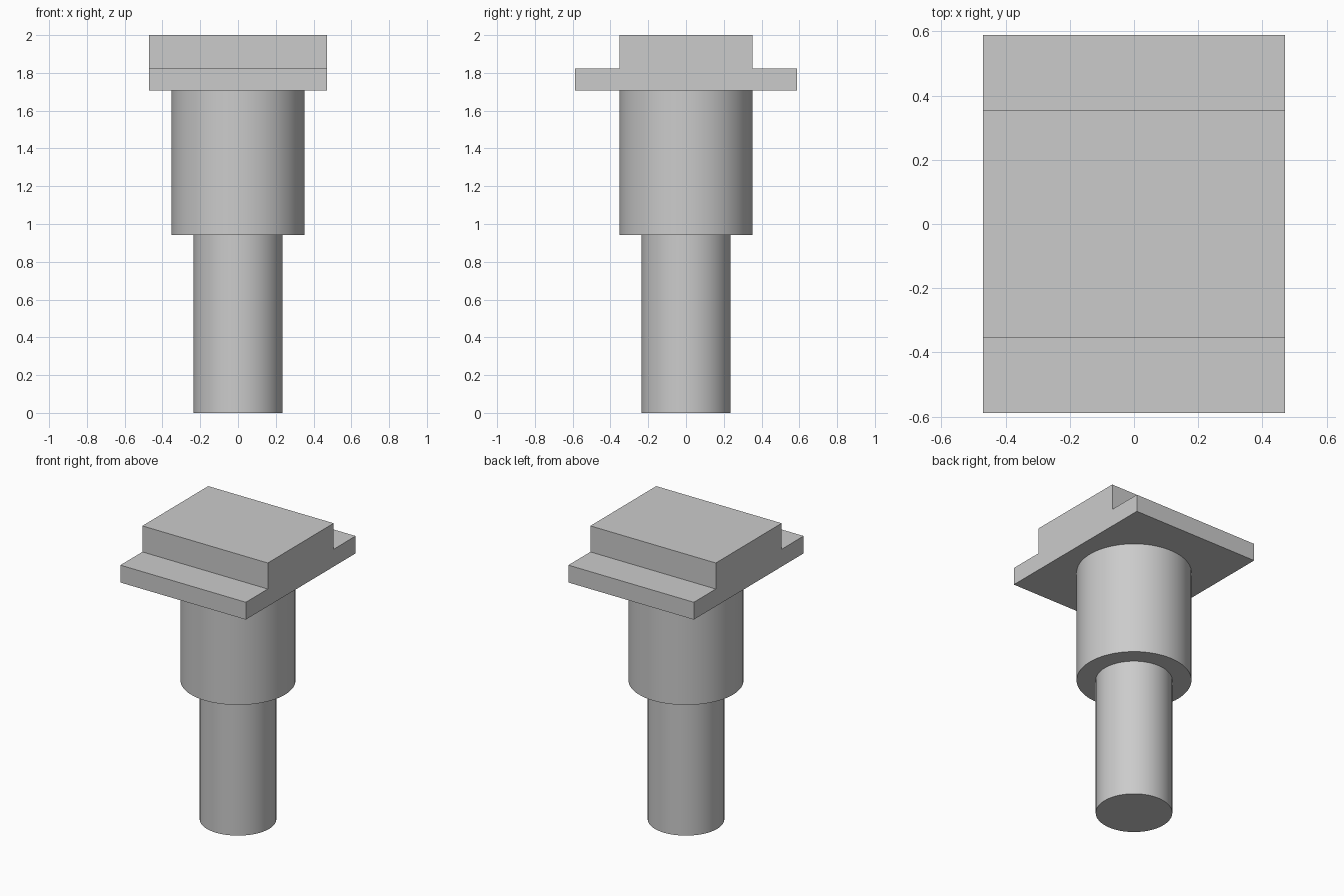
import bpy
import bmesh
import math

cube = bpy.data.objects.get("Cube")
if cube:
    bpy.data.objects.remove(cube, do_unlink=True)

U = 2 / 17  # modelling unit: the whole pin is 17 units tall

grey = bpy.data.materials.new("plain grey")
grey.use_nodes = True
colour = (0.6, 0.6, 0.6, 1)
grey.diffuse_color = colour
grey.node_tree.nodes["Principled BSDF"].inputs["Base Color"].default_value = colour


def add_object(name, bm):
    bmesh.ops.recalc_face_normals(bm, faces=bm.faces)
    mesh = bpy.data.meshes.new(name)
    bm.to_mesh(mesh)
    bm.free()
    mesh.materials.append(grey)
    obj = bpy.data.objects.new(name, mesh)
    bpy.context.collection.objects.link(obj)
    return obj


# Stepped shaft: narrow pin below, wide collar above, turned from one profile
bm = bmesh.new()
profile = [(0, 0), (2, 0), (2, 8), (3, 8), (3, 14.5), (0, 14.5)]
verts = [bm.verts.new((r * U, 0, z * U)) for r, z in profile]
edges = [bm.edges.new(pair) for pair in zip(verts, verts[1:])]
bmesh.ops.spin(bm, geom=verts + edges, cent=(0, 0, 0), axis=(0, 0, 1),
               angle=math.tau, steps=96, use_merge=True)
bmesh.ops.remove_doubles(bm, verts=bm.verts, dist=0.0001)
shaft = add_object("stepped_shaft", bm)
bpy.ops.object.select_all(action="DESELECT")
shaft.select_set(True)
bpy.context.view_layer.objects.active = shaft
bpy.ops.object.shade_smooth_by_angle(angle=math.radians(30))

# Head: T-shaped section with a ledge front and back, extruded along x
bm = bmesh.new()
half = [(5, 14.5), (5, 15.5), (3, 15.5), (3, 17)]
section = half + [(-y, z) for y, z in reversed(half)]
face = bm.faces.new([bm.verts.new((-4 * U, y * U, z * U)) for y, z in section])
result = bmesh.ops.extrude_face_region(bm, geom=[face])
moved = [g for g in result["geom"] if isinstance(g, bmesh.types.BMVert)]
bmesh.ops.translate(bm, verts=moved, vec=(8 * U, 0, 0))
add_object("ledged_head", bm)
